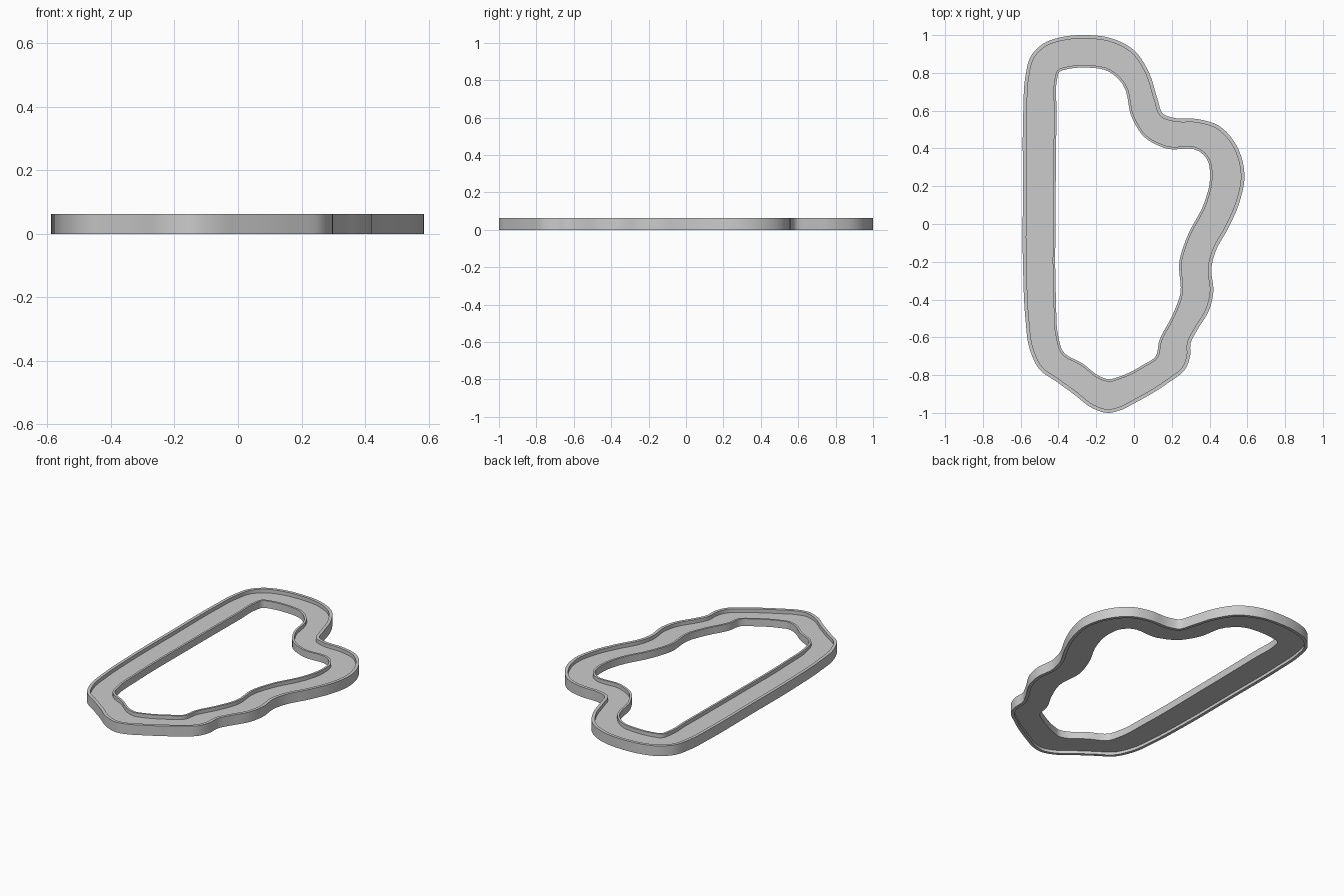
import bpy
from mathutils import Vector

if "Cube" in bpy.data.objects:
    bpy.data.objects.remove(bpy.data.objects["Cube"])

H = 0.063           # full wall height
FLOOR = (0.018, 0.04)  # underside and top of the channel floor

# Control points of the outer outline and of the hole
OUTER = [(-.26, 1), (-.12, .983), (0, .92), (.08, .80), (.125, .66), (.155, .582),
         (.205, .563), (.34, .555), (.45, .52), (.54, .42), (.585, .26), (.56, .12),
         (.50, -.02), (.43, -.15), (.41, -.23), (.42, -.36), (.40, -.45), (.33, -.57),
         (.30, -.63), (.297, -.70), (.27, -.77), (.19, -.835), (0, -.95), (-.07, -.985),
         (-.14, -1), (-.22, -.975), (-.32, -.90), (-.41, -.835), (-.50, -.77), (-.55, -.67),
         (-.575, -.5), (-.587, -.25), (-.588, .2), (-.586, .6), (-.575, .78),
         (-.545, .89), (-.48, .955), (-.38, .99)]
HOLE = [(-.26, .828), (-.35, .82), (-.395, .805), (-.408, .76), (-.41, .6), (-.415, .1),
        (-.413, -.4), (-.40, -.6), (-.378, -.672), (-.27, -.74), (-.17, -.812), (-.13, -.822),
        (-.09, -.812), (.05, -.745), (.115, -.70), (.133, -.62), (.2, -.49), (.245, -.37),
        (.24, -.2), (.28, -.07), (.375, .12), (.402, .24), (.385, .345), (.345, .385),
        (.17, .40), (.055, .46), (-.01, .56), (-.06, .74), (-.13, .805)]


def smooth(points, steps=5):
    """Closed centripetal-style spline through the points."""
    p = [Vector(q) for q in points]
    n, out = len(p), []
    for i in range(n):
        a, b, c, d = p[i - 1], p[i], p[(i + 1) % n], p[(i + 2) % n]
        la, lb, lc = (b - a).length, (c - b).length, (d - c).length
        m1 = ((b - a) / la * lb + (c - b) / lb * la) / (la + lb) * lb
        m2 = ((c - b) / lb * lc + (d - c) / lc * lb) / (lb + lc) * lb
        for k in range(steps):
            t = k / steps
            out.append(b * (2*t**3 - 3*t*t + 1) + m1 * (t**3 - 2*t*t + t)
                       + c * (3*t*t - 2*t**3) + m2 * (t**3 - t*t))
    return out


def grow(pts, dist):
    """Offset a closed path outward by dist (negative shrinks it)."""
    n = len(pts)
    area = sum(pts[i - 1].x * pts[i].y - pts[i].x * pts[i - 1].y for i in range(n))
    s = 1 if area > 0 else -1
    out = []
    for i in range(n):
        t = (pts[(i + 1) % n] - pts[i - 1]).normalized()
        out.append(pts[i] + Vector((t.y, -t.x)) * s * dist)
    return out


def ring(name, outer, inner, z0, z1):
    """Flat band between two closed paths, extruded from z0 to z1."""
    cu = bpy.data.curves.new(name, 'CURVE')
    cu.dimensions = '2D'
    cu.fill_mode = 'BOTH'
    cu.extrude = (z1 - z0) / 2
    for path in (outer, inner):
        sp = cu.splines.new('POLY')
        sp.points.add(len(path) - 1)
        for pt, v in zip(sp.points, path):
            pt.co = (v.x, v.y, 0, 1)
        sp.use_cyclic_u = True
    ob = bpy.data.objects.new(name, cu)
    ob.location.z = (z0 + z1) / 2
    bpy.context.collection.objects.link(ob)
    bpy.ops.object.select_all(action='DESELECT')
    ob.select_set(True)
    bpy.context.view_layer.objects.active = ob
    bpy.ops.object.convert(target='MESH')
    bpy.ops.object.shade_smooth_by_angle()


outer, hole = smooth(OUTER), smooth(HOLE)
outer_in, hole_out = grow(outer, -0.019), grow(hole, 0.013)

# Outer rim, inner rim and the channel floor between them
ring("outer_rim", outer, outer_in, 0, H)
ring("inner_rim", hole_out, hole, FLOOR[0], H)
ring("channel_floor", outer_in, hole_out, *FLOOR)
